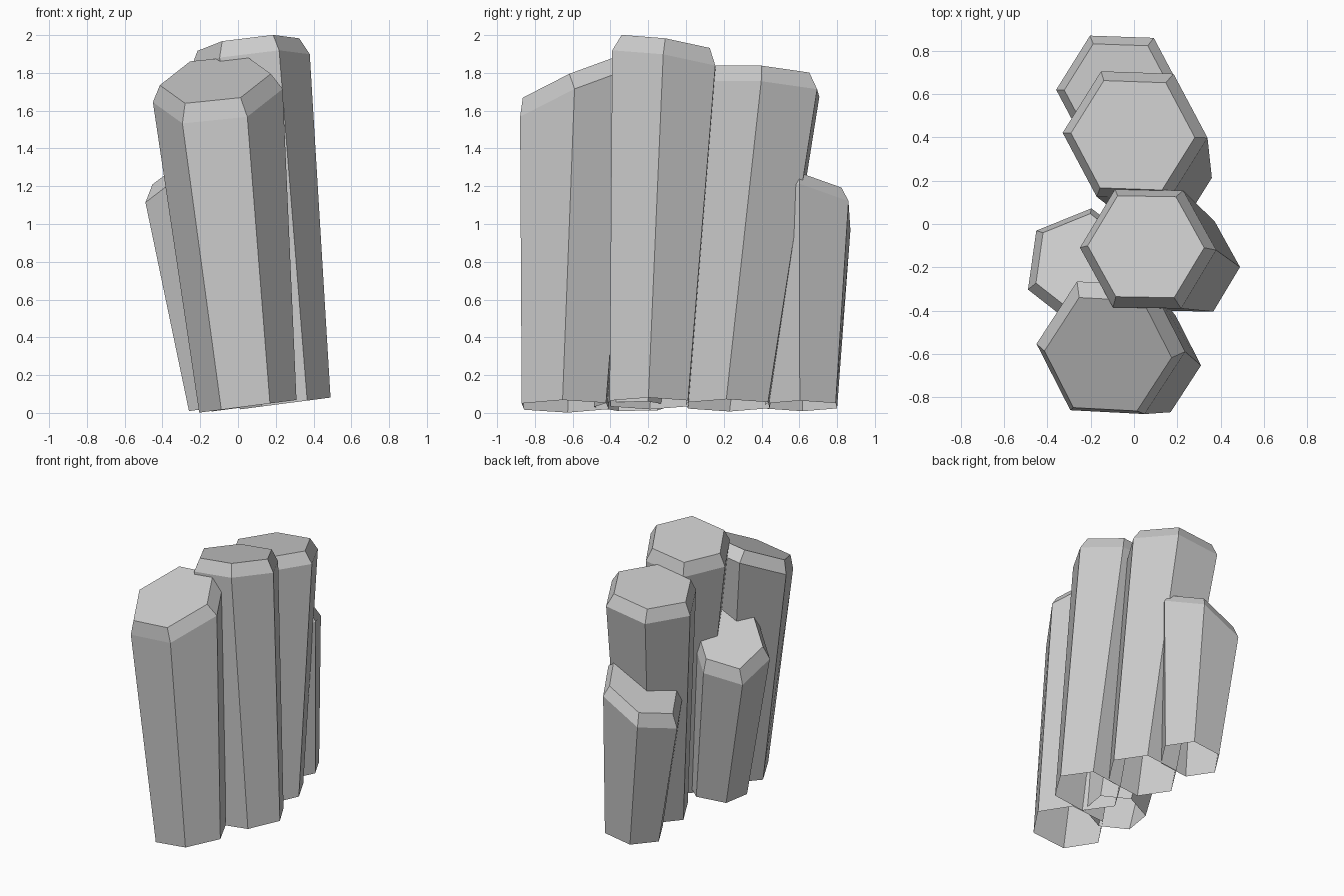
import bpy, bmesh
from math import cos, sin, radians

if "Cube" in bpy.data.objects:
    bpy.data.objects.remove(bpy.data.objects["Cube"])


def ring(bm, cx, cy, cz, r, angle, sx, sy):
    """Hexagon in plan, lying on a plane of slope (sx, sy) through its centre."""
    out = []
    for i in range(6):
        a = radians(angle + 60 * i)
        dx, dy = r * cos(a), r * sin(a)
        out.append(bm.verts.new((cx + dx, cy + dy, cz + sx * dx + sy * dy)))
    return out


def column(name, base, base_r, rim, rim_r, cap, angle, slope):
    """Leaning hexagonal column, open below, with a chamfered sloping cap."""
    bm = bmesh.new()
    rings = [ring(bm, *base, base_r, angle, 0.13, 0.0),
             ring(bm, *rim, rim_r, angle, *slope),
             ring(bm, *cap, rim_r * 0.855, angle, *slope)]
    bm.faces.new(rings[-1])
    for lo, hi in zip(rings, rings[1:]):
        for i in range(6):
            j = (i + 1) % 6
            bm.faces.new((lo[i], lo[j], hi[j], hi[i]))
    mesh = bpy.data.meshes.new(name)
    bm.to_mesh(mesh)
    bm.free()
    bpy.context.collection.objects.link(bpy.data.objects.new(name, mesh))


# Front column, cap sloping down to the front
column("front_column", (0.052, -0.64, 0.035), 0.258, (-0.107, -0.572, 1.68), 0.344,
       (-0.12, -0.602, 1.765), -3, (0.125, 0.43))
# Tallest middle column
column("tall_column", (0.25, -0.195, 0.05), 0.24, (0.065, -0.115, 1.86), 0.315,
       (0.055, -0.105, 1.95), -1, (0.12, -0.15))
# Column behind the middle
column("rear_column", (0.11, 0.222, 0.04), 0.25, (0.005, 0.41, 1.715), 0.335,
       (-0.005, 0.41, 1.803), -2, (0.12, -0.08))
# Short column at the back
column("short_back_column", (0.01, 0.61, 0.037), 0.215, (-0.065, 0.61, 1.06), 0.295,
       (-0.07, 0.61, 1.14), -2, (0.52, -0.08))
# Short column on the left
column("short_left_column", (-0.065, -0.28, 0.035), 0.21, (-0.235, -0.2, 1.176), 0.275,
       (-0.235, -0.185, 1.262), 22, (0.42, -0.44))
